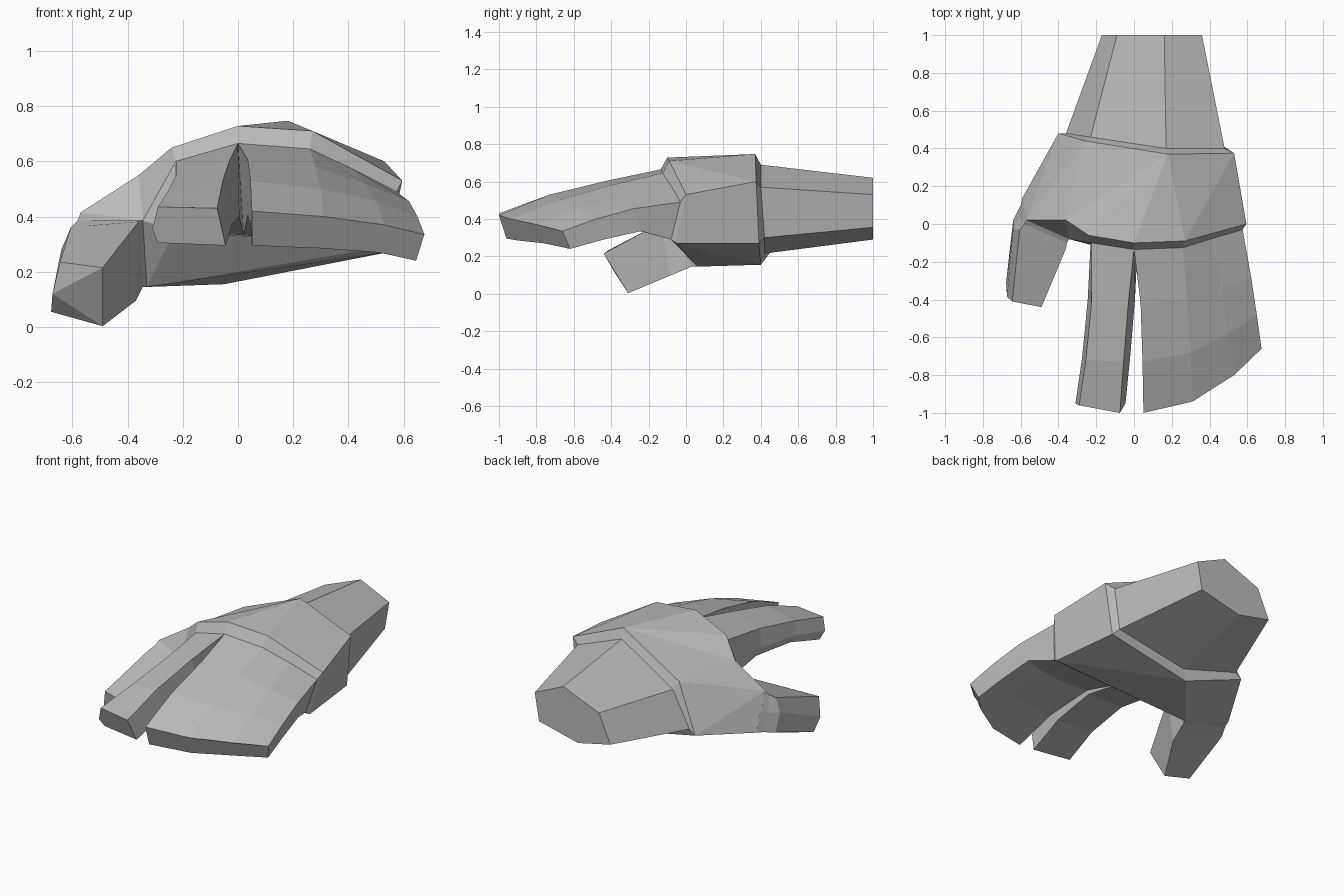
import bpy, bmesh

if "Cube" in bpy.data.objects:
    bpy.data.objects.remove(bpy.data.objects["Cube"])

grey = bpy.data.materials.new("plain_grey")
grey.diffuse_color = (0.5, 0.5, 0.5, 1)
grey.use_nodes = True
grey.node_tree.nodes["Principled BSDF"].inputs["Base Color"].default_value = grey.diffuse_color


def make(name, verts, faces, flip_check=None):
    """Flat-shaded grey object with outward normals."""
    bm = bmesh.new()
    vs = [bm.verts.new(v) for v in verts]
    for f in faces:
        bm.faces.new([vs[i] for i in f])
    # close the hidden open ends while normals are worked out, then reopen them
    rims = [e for e in bm.edges if e.is_boundary]
    lids = bmesh.ops.holes_fill(bm, edges=rims, sides=0)["faces"]
    bmesh.ops.recalc_face_normals(bm, faces=bm.faces)
    bmesh.ops.delete(bm, geom=lids, context='FACES_ONLY')
    me = bpy.data.meshes.new(name)
    bm.to_mesh(me)
    bm.free()
    me.materials.append(grey)
    ob = bpy.data.objects.new(name, me)
    bpy.context.collection.objects.link(ob)
    return ob


def loft(name, rings, cap=None):
    """Skin a list of equal-length rings; cap only the last one."""
    n, m = len(rings[0]), len(rings)
    faces = [(r * n + i, r * n + (i + 1) % n, (r + 1) * n + (i + 1) % n, (r + 1) * n + i)
             for r in range(m - 1) for i in range(n)]
    faces += [[(m - 1) * n + i for i in f] for f in (cap or [range(n)])]
    return make(name, [p for ring in rings for p in ring], faces)


# Forearm: wrist lip, then a tapering six-sided sleeve
wrist = [(.18, .37, .747), (.53, .375, .60), (.49, .39, .27),
         (-.05, .40, .155), (-.40, .48, .26), (-.26, .44, .55)]
sleeve = [(.17, .40, .69), (.48, .40, .57), (.46, .42, .30),
          (-.02, .42, .215), (-.36, .48, .29), (-.23, .46, .50)]
cuff = [(.16, 1, .62), (.36, 1, .53), (.33, 1, .355),
        (.055, 1, .29), (-.17, 1, .34), (-.09, 1, .52)]
loft("forearm", [wrist, sleeve, cuff])

# Palm: named corner points, knuckle lip; open at wrist, fingers and thumb
pts = dict(zip("ABFEDC", wrist))
pts.update({
    "a0": (0, -.10, .728), "a1": (.27, -.09, .71), "b": (.595, 0, .53),
    "f": (.54, -.05, .27), "d": (-.33, .06, .145),
    "P": (-.59, .14, .20), "T1": (-.57, .02, .415), "T2": (-.36, .02, .55),
    "c": (-.24, -.06, .65), "V": (-.345, -.08, .385),
    "a0i": (0, -.135, .665), "a1i": (.26, -.125, .645), "bi": (.575, -.03, .49),
    "fi": (.53, -.08, .29), "W": (-.23, -.11, .35), "ci": (-.225, -.10, .60)})
palm_faces = [
    "A a0 c", "A c T2", "A T2 C", "C T2 T1", "A a1 a0", "A B a1", "B b a1",
    "B F f b", "F E f", "E d f", "E D d", "D P d", "D C T1", "D T1 P",
    "a0 a1 a1i a0i", "a1 b bi a1i", "b f fi bi", "c a0 a0i ci",
    "c ci T2", "ci W V", "ci V T2", "T1 T2 V", "V W d",
    "f d fi", "d W fi"]
keys = list(pts)
make("palm", pts.values(), [[keys.index(k) for k in f.split()] for f in palm_faces])

# Single finger: top left, top right, bottom right, bottom left, outer left
loft("index_finger", [
    [pts["ci"], pts["a0i"], (.02, -.10, .332), pts["W"], (-.23, -.105, .45)],
    [(-.225, -.42, .55), (-.03, -.42, .605), (.005, -.40, .40), (-.225, -.38, .39),
     (-.245, -.40, .44)],
    [(-.255, -.72, .49), (-.055, -.73, .53), (-.02, -.70, .375), (-.255, -.68, .37),
     (-.275, -.71, .41)],
    [(-.29, -.96, .435), (-.075, -1, .43), (-.045, -.95, .295), (-.29, -.92, .305),
     (-.31, -.95, .355)]])

# Joined fingers: curved top rows, each with its thickness below
rows = [
    ([(.035, -.42, .605), (.28, -.40, .58), (.46, -.34, .52), (.62, -.28, .455)],
     (.20, .20, .17, .12)),
    ([(.045, -.73, .53), (.30, -.68, .50), (.50, -.58, .455), (.65, -.48, .40)],
     (.155, .15, .14, .11)),
    ([(.05, -1, .42), (.31, -.94, .40), (.53, -.80, .37), (.675, -.66, .335)],
     (.125, .115, .10, .095))]
rings = [[pts["a0i"], pts["a1i"], (.42, -.075, .57), pts["bi"],
          pts["fi"], (.42, -.085, .30), (.26, -.09, .31), (.02, -.10, .332)]]
for top, thick in rows:
    under = [(x - .03 * (i / 3), y + .04, z - t)
             for i, ((x, y, z), t) in enumerate(zip(top, thick))]
    rings.append(top + under[::-1])
loft("joined_fingers", rings)

# Thumb: top right, top left, outer left, bottom left, bottom right
loft("thumb", [
    [pts["V"], pts["T1"], (-.58, .08, .307), pts["P"], pts["d"]],
    [(-.355, -.10, .385), (-.58, .0, .387), (-.605, .04, .29), (-.60, .10, .19),
     (-.345, .03, .145)],
    [(-.36, -.13, .382), (-.605, -.03, .362), (-.64, -.03, .28), (-.64, .02, .17),
     (-.37, -.09, .095)],
    [(-.49, -.44, .215), (-.645, -.41, .235), (-.672, -.385, .12), (-.677, -.31, .055),
     (-.49, -.31, .003)]], cap=[(2, 1, 0), (2, 0, 4), (2, 4, 3)])
